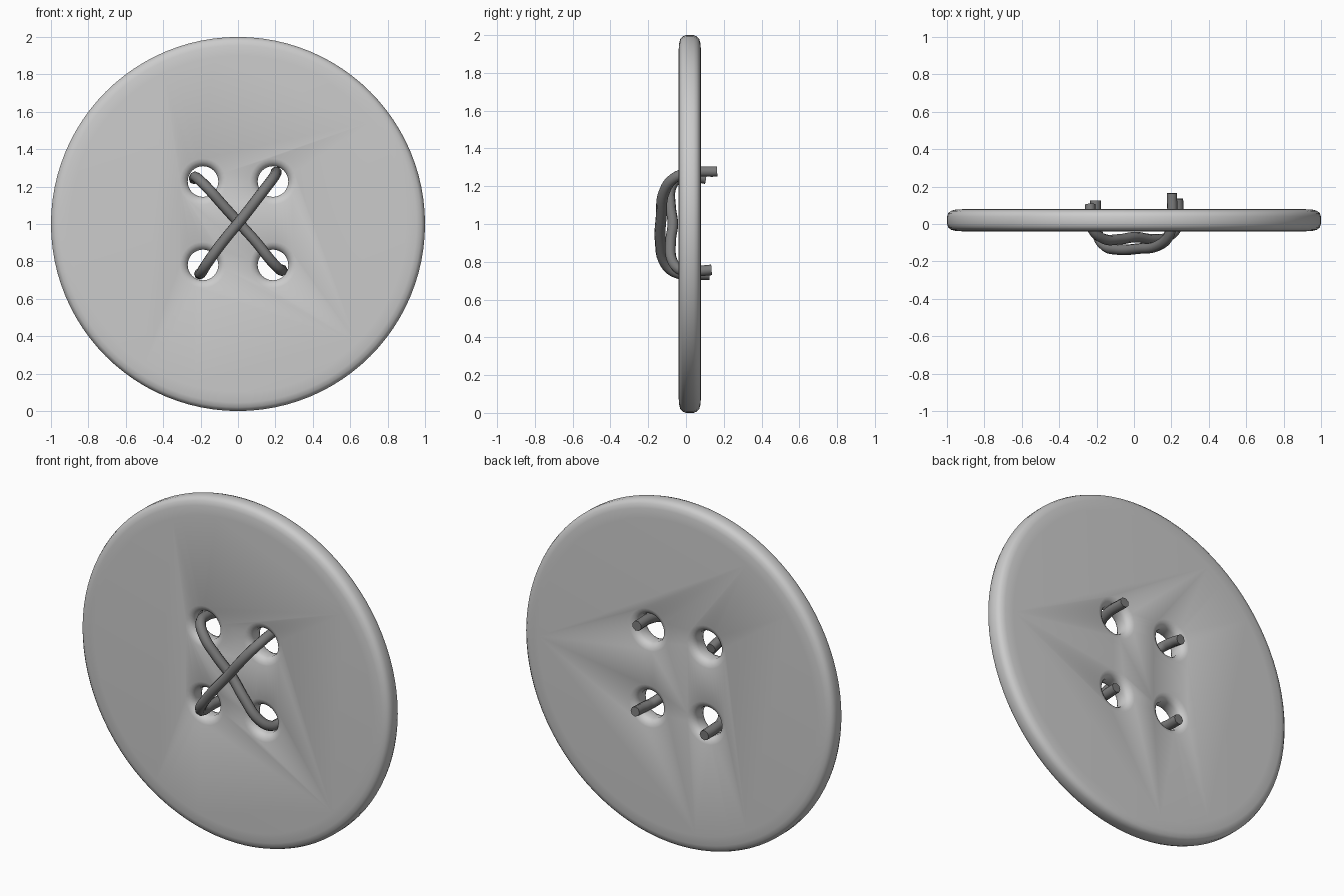
import bpy, bmesh, math
from mathutils import Matrix

if "Cube" in bpy.data.objects:
    bpy.data.objects.remove(bpy.data.objects["Cube"])


def material(name, v):
    m = bpy.data.materials.new(name)
    m.diffuse_color = (v, v, v, 1)
    m.use_nodes = True
    m.node_tree.nodes["Principled BSDF"].inputs["Base Color"].default_value = m.diffuse_color
    return m


grey = material("light grey", 0.6)
dark = material("dark grey thread", 0.2)


def lathe(bm, profile, n, cx=0.0, cz=0.0):
    """Spin (radius, y) points around the y axis; cap both ends."""
    rings = []
    for r, y in profile:
        rings.append([bm.verts.new((cx + r * math.cos(2 * math.pi * i / n), y,
                                    cz + r * math.sin(2 * math.pi * i / n))) for i in range(n)])
    for a, b in zip(rings, rings[1:]):
        for i in range(n):
            j = (i + 1) % n
            bm.faces.new((a[i], a[j], b[j], b[i]))
    bm.faces.new(rings[0])
    bm.faces.new(rings[-1])


def finish(bm, name, mat):
    bmesh.ops.recalc_face_normals(bm, faces=bm.faces)
    me = bpy.data.meshes.new(name)
    bm.to_mesh(me)
    bm.free()
    ob = bpy.data.objects.new(name, me)
    bpy.context.collection.objects.link(ob)
    me.materials.append(mat)
    return ob


def smooth(ob, deg):
    bpy.ops.object.select_all(action='DESELECT')
    ob.select_set(True)
    bpy.context.view_layer.objects.active = ob
    bpy.ops.object.shade_smooth_by_angle(angle=math.radians(deg))


# Button disc with rounded rim
F, B = -0.04, 0.08
rim = [(0.90, F), (0.955, F + 0.003), (0.98, F + 0.010), (0.993, F + 0.022), (0.998, F + 0.04)]
bm = bmesh.new()
lathe(bm, rim + [(r, F + B - y) for r, y in reversed(rim)], 96, 0, 1.0)
# keep the widest line at full radius
for v in bm.verts:
    if abs(math.hypot(v.co.x, v.co.z - 1) - 0.998) < 1e-4:
        v.co.x *= 1.002
        v.co.z = 1 + (v.co.z - 1) * 1.002
disc = finish(bm, "button_disc", grey)

# Four flared thread holes
flare = [(0.132, F - 0.03), (0.126, F - 0.001), (0.106, F + 0.006), (0.09, F + 0.017), (0.082, F + 0.035)]
bm = bmesh.new()
for sx in (-1, 1):
    for sz in (-1, 1):
        lathe(bm, flare + [(r, F + B - y) for r, y in reversed(flare)], 32,
              sx * 0.187, 1.004 + sz * 0.223)
cutter = finish(bm, "hole_cutter", grey)
mod = disc.modifiers.new("holes", 'BOOLEAN')
mod.object = cutter
mod.operation = 'DIFFERENCE'
mod.solver = 'EXACT'
bpy.context.view_layer.objects.active = disc
bpy.ops.object.modifier_apply(modifier="holes")
bpy.data.objects.remove(cutter)
smooth(disc, 60)


# Crossed threads: smooth tubes through the holes
def thread(name, pts, radius):
    cu = bpy.data.curves.new(name + "_path", 'CURVE')
    cu.dimensions = '3D'
    cu.bevel_depth = radius
    cu.bevel_resolution = 2
    cu.use_fill_caps = True
    cu.resolution_u = 6
    sp = cu.splines.new('BEZIER')
    sp.bezier_points.add(len(pts) - 1)
    for p, co in zip(sp.bezier_points, pts):
        p.co = co
        p.handle_left_type = p.handle_right_type = 'AUTO'
    tmp = bpy.data.objects.new(name + "_path", cu)
    bpy.context.collection.objects.link(tmp)
    dg = bpy.context.evaluated_depsgraph_get()
    me = bpy.data.meshes.new_from_object(tmp.evaluated_get(dg))
    bpy.data.objects.remove(tmp)
    bm = bmesh.new()
    bm.from_mesh(me)
    bmesh.ops.remove_doubles(bm, verts=bm.verts, dist=1e-4)
    me.materials.clear()
    ob = finish(bm, name, dark)
    smooth(ob, 50)
    return ob


thread("outer_thread", [
    (-0.205, 0.125, 0.732), (-0.205, 0.03, 0.735), (-0.195, -0.05, 0.742), (-0.165, -0.11, 0.79),
    (-0.085, -0.136, 0.90), (0.03, -0.131, 1.04), (0.13, -0.115, 1.17),
    (0.187, -0.06, 1.245), (0.203, 0.02, 1.272), (0.203, 0.165, 1.278)], 0.029)
thread("inner_thread", [
    (-0.235, 0.105, 1.24), (-0.232, 0.03, 1.252), (-0.22, -0.03, 1.247), (-0.165, -0.078, 1.195),
    (-0.08, -0.082, 1.10), (0.01, -0.07, 1.0), (0.10, -0.082, 0.90),
    (0.18, -0.07, 0.80), (0.225, -0.025, 0.755), (0.237, 0.04, 0.75), (0.235, 0.135, 0.757)], 0.028)
